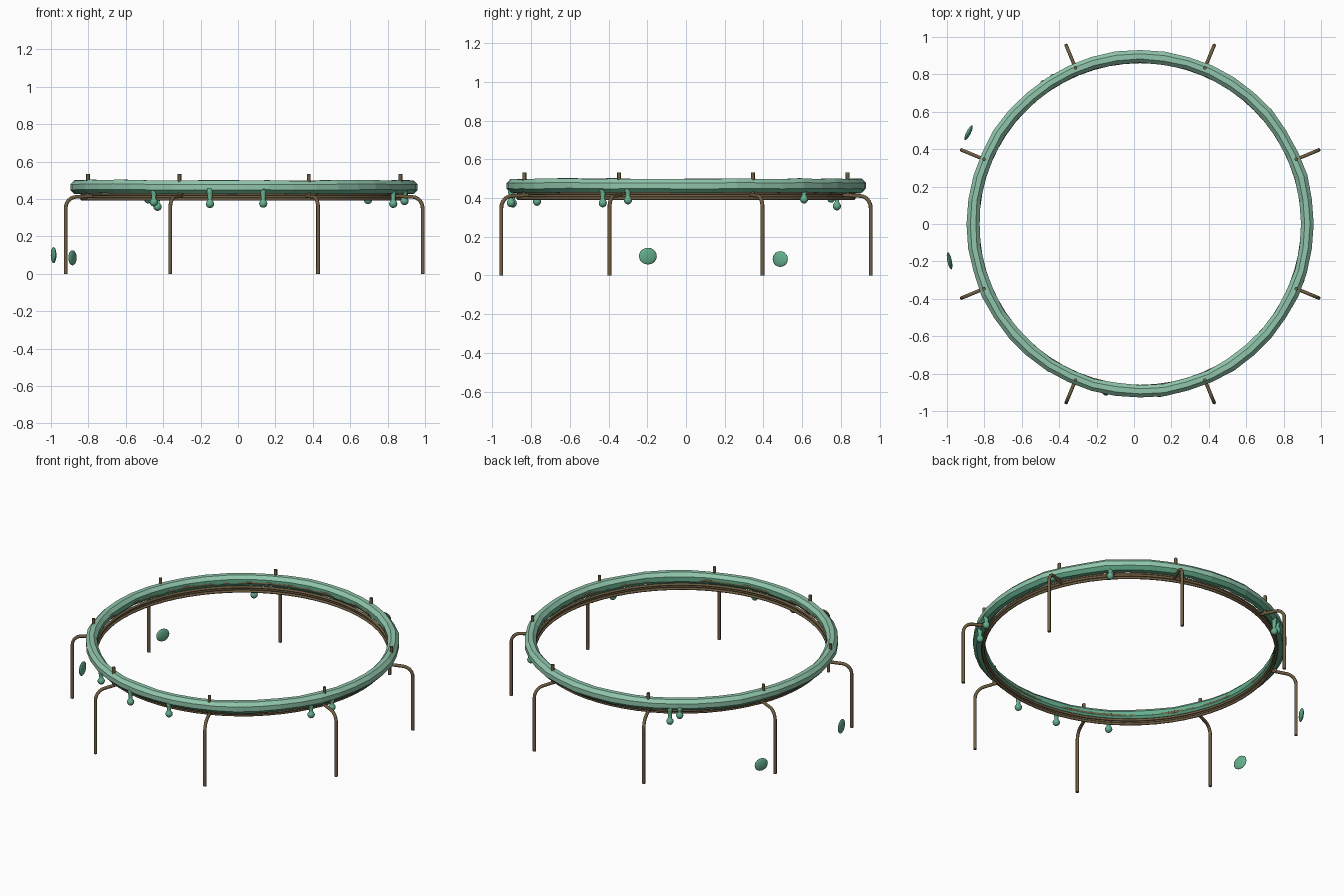
import bpy, bmesh, math, random
from mathutils import Vector

if "Cube" in bpy.data.objects:
    bpy.data.objects.remove(bpy.data.objects["Cube"], do_unlink=True)
random.seed(4)
CENTRE = Vector((0.033, 0, 0))


def material(name, rgb):
    m = bpy.data.materials.new(name)
    m.use_nodes = True
    m.diffuse_color = (*rgb, 1)
    m.node_tree.nodes["Principled BSDF"].inputs["Base Color"].default_value = (*rgb, 1)
    return m


green = material("sea green", (0.13, 0.43, 0.27))
pale = material("pale green", (0.28, 0.56, 0.41))
brown = material("dull bronze", (0.165, 0.115, 0.058))


def polar(r, angle, z):
    return CENTRE + Vector((r * math.cos(angle), r * math.sin(angle), z))


def add_object(name, bm, mat, smooth=False):
    bmesh.ops.recalc_face_normals(bm, faces=bm.faces)
    mesh = bpy.data.meshes.new(name)
    bm.to_mesh(mesh)
    bm.free()
    mesh.materials.append(mat)
    for p in mesh.polygons:
        p.use_smooth = smooth
    ob = bpy.data.objects.new(name, mesh)
    bpy.context.collection.objects.link(ob)
    return ob


def revolve(bm, loops, close_profile):
    """Bridge consecutive vertex loops; cap the ends unless they wrap around."""
    count = len(loops) if close_profile else len(loops) - 1
    for i in range(count):
        a, b = loops[i], loops[(i + 1) % len(loops)]
        for j in range(len(a)):
            k = (j + 1) % len(a)
            bm.faces.new((a[j], a[k], b[k], b[j]))
    if not close_profile:
        bm.faces.new(loops[0])
        bm.faces.new(loops[-1])


def torus(name, r, z, half_w, half_h, sides, segments, mat, jitter=0.0, smooth=False):
    bm = bmesh.new()
    loops = []
    for i in range(segments):
        a = math.tau * i / segments
        dr, dz, grow = (random.uniform(-jitter, jitter) for _ in range(3))
        loop = []
        for j in range(sides):
            t = math.tau * (j + 0.5) / sides
            loop.append(bm.verts.new(polar(r + dr + (half_w + grow) * math.cos(t), a,
                                           z + dz + (half_h + grow) * math.sin(t))))
        loops.append(loop)
    revolve(bm, loops, True)
    return add_object(name, bm, mat, smooth)


# Uneven padded ring: pale on its upper and outer faces, deeper green elsewhere
ring = torus("padded_ring", 0.895, 0.464, 0.037, 0.039, 8, 44, green, jitter=0.002)
ring.data.materials.append(pale)
for p in ring.data.polygons:
    outward = p.normal.dot((p.center - CENTRE) * Vector((1, 1, 0))) > 0
    if p.normal.z > 0.35 or (outward and p.normal.z > -0.35):
        p.material_index = 1

# Wire hoops under and inside the padding
for i, (r, z) in enumerate(((0.868, 0.398), (0.874, 0.412), (0.868, 0.426), (0.867, 0.456))):
    torus(f"wire_hoop_{i + 1}", r, z, 0.008, 0.008, 8, 64, brown, smooth=True)


def rod(name, points, radius):
    curve = bpy.data.curves.new(name, "CURVE")
    curve.dimensions = "3D"
    curve.bevel_depth = radius
    curve.bevel_resolution = 2
    curve.use_fill_caps = True
    spline = curve.splines.new("POLY")
    spline.points.add(len(points) - 1)
    for p, co in zip(spline.points, points):
        p.co = (*co, 1)
    curve.materials.append(brown)
    ob = bpy.data.objects.new(name, curve)
    bpy.context.collection.objects.link(ob)


# Eight bent legs, each with a peg through the ring
for i in range(8):
    a = math.tau * (i + 0.5) / 8
    bend = [(0.972 + 0.061 * math.cos(t), 0.35 + 0.061 * math.sin(t))
            for t in (math.pi / 2 * k / 6 for k in range(7))]
    path = [(1.033, 0)] + bend + [(0.88, 0.415)]
    rod(f"bent_leg_{i + 1}", [polar(r, a, z) for r, z in path], 0.01)
    rod(f"ring_peg_{i + 1}", [polar(0.904, a, z) for z in (0.41, 0.533)], 0.01)


# Hanging drips: a tapered neck ending in a round bead
def drip(name, x, y, z):
    bm = bmesh.new()
    profile = [(0.455, 0.018), (0.43, 0.015), (z + 0.022, 0.011)]
    profile += [(z + 0.022 * math.cos(t), 0.022 * math.sin(t))
                for t in (math.pi * k / 8 for k in range(2, 8))]
    profile.append((z - 0.022, 0.002))
    loops = [[bm.verts.new((x + r * math.cos(math.tau * j / 10),
                            y + r * math.sin(math.tau * j / 10), h)) for j in range(10)]
             for h, r in profile]
    revolve(bm, loops, False)
    add_object(name, bm, green, True)


DRIPS = [(-0.45, -0.77, 0.382), (-0.43, 0.78, 0.358), (-0.15, -0.895, 0.373),
         (0.135, -0.905, 0.375), (0.83, -0.43, 0.374), (0.89, -0.30, 0.389),
         (0.695, 0.61, 0.394), (-0.48, 0.75, 0.398)]
for i, (x, y, z) in enumerate(DRIPS):
    drip(f"hanging_drip_{i + 1}", x, y, z)

# Two flat pods standing outside the ring, facing outward
for name, loc, angle, size in (("front_pod", (-0.986, -0.197, 0.10), 192, 0.047),
                               ("rear_pod", (-0.885, 0.487, 0.085), 153, 0.044)):
    bm = bmesh.new()
    bmesh.ops.create_uvsphere(bm, u_segments=16, v_segments=10, radius=1)
    ob = add_object(name, bm, green, True)
    ob.location = loc
    ob.scale = (0.012, size, size * 0.92)
    ob.rotation_euler.z = math.radians(angle)
